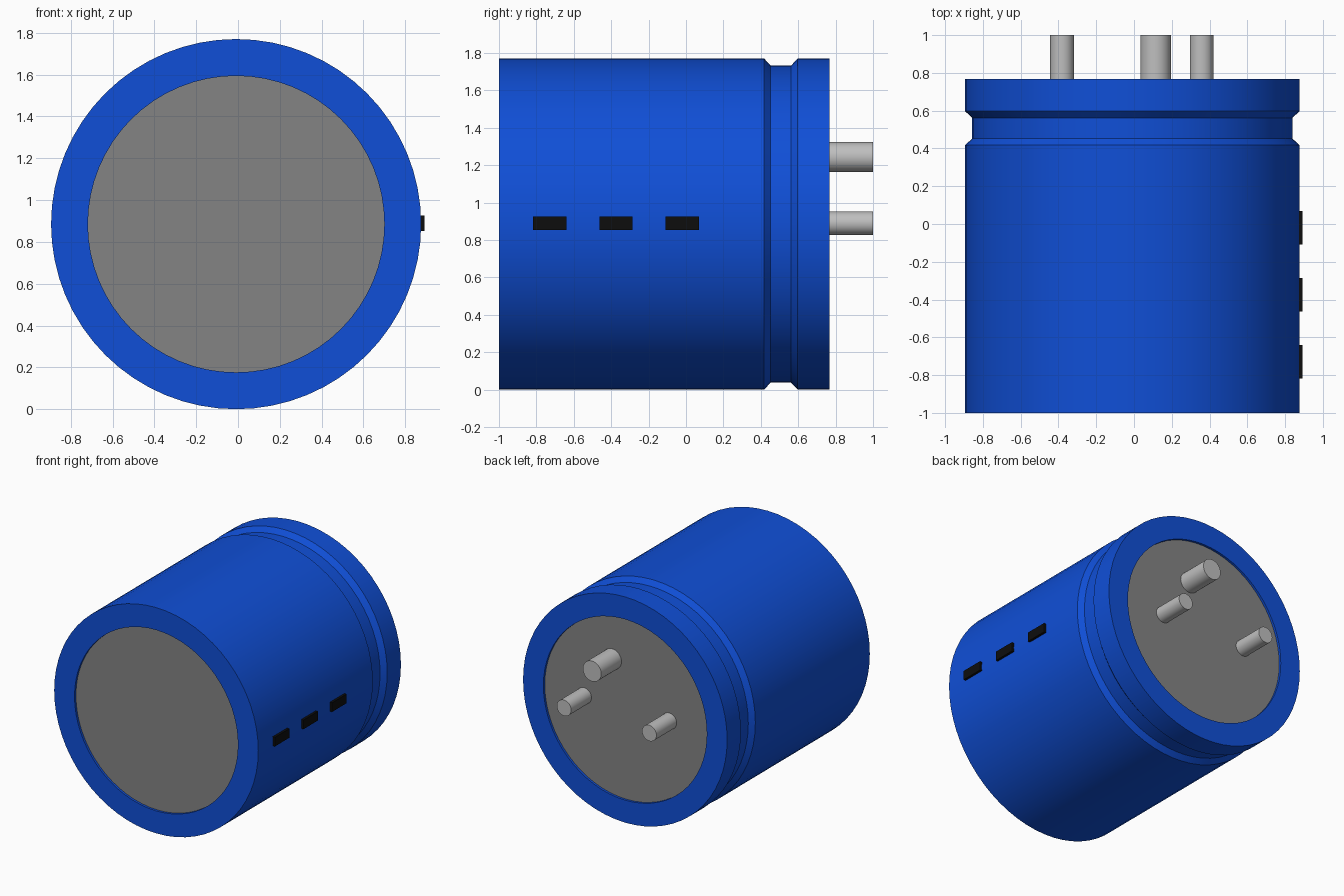
import bpy, bmesh, math
from mathutils import Vector, Matrix

if "Cube" in bpy.data.objects:
    bpy.data.objects.remove(bpy.data.objects["Cube"], do_unlink=True)

CX, CZ = -0.009, 0.885          # axis of the can
FRONT, BACK = -1.0, 0.767       # ends of the can
RADIUS, INNER, RECESS = 0.885, 0.709, 0.018


def material(name, colour):
    m = bpy.data.materials.new(name)
    m.use_nodes = True
    m.diffuse_color = (*colour, 1)
    bsdf = next(n for n in m.node_tree.nodes if n.type == 'BSDF_PRINCIPLED')
    bsdf.inputs["Base Color"].default_value = (*colour, 1)
    return m


blue = material("blue sleeve", (0.005, 0.078, 0.68))
grey = material("grey end plate", (0.23, 0.23, 0.23))
metal = material("pale metal", (0.52, 0.52, 0.52))
black = material("black marking", (0.004, 0.004, 0.004))


def finish(name, bm, mat, location, smooth=True):
    bmesh.ops.recalc_face_normals(bm, faces=bm.faces)
    mesh = bpy.data.meshes.new(name)
    bm.to_mesh(mesh)
    bm.free()
    mesh.materials.append(mat)
    ob = bpy.data.objects.new(name, mesh)
    ob.location = location
    bpy.context.collection.objects.link(ob)
    if smooth:
        bpy.ops.object.select_all(action='DESELECT')
        ob.select_set(True)
        bpy.context.view_layer.objects.active = ob
        bpy.ops.object.shade_smooth_by_angle(angle=math.radians(30))
    return ob


def lathe(name, profile, mat, location, segments=64):
    """Turn a closed (radius, y) profile about the y axis."""
    bm = bmesh.new()
    verts = [bm.verts.new((r, y, 0)) for r, y in profile]
    edges = [bm.edges.new((a, b)) for a, b in zip(verts, verts[1:] + verts[:1])]
    bmesh.ops.spin(bm, geom=verts + edges, cent=(0, 0, 0), axis=(0, 1, 0),
                   angle=math.tau, steps=segments)
    bmesh.ops.remove_doubles(bm, verts=bm.verts, dist=1e-5)
    return finish(name, bm, mat, location)


def rod(name, radius, y0, y1, x, z, mat, segments):
    """Solid cylinder along the y axis."""
    bm = bmesh.new()
    bmesh.ops.create_cone(bm, cap_ends=True, segments=segments, radius1=radius,
                          radius2=radius, depth=y1 - y0,
                          matrix=Matrix.Rotation(math.pi / 2, 4, 'X'))
    return finish(name, bm, mat, (x, (y0 + y1) / 2, z))


# Sleeve with the crimped groove near the back and open rims at both ends
GROOVE = RADIUS - 0.037
lathe("can_sleeve", [
    (INNER, FRONT), (RADIUS, FRONT), (RADIUS, 0.418), (GROOVE, 0.452),
    (GROOVE, 0.562), (RADIUS, 0.597), (RADIUS, BACK), (INNER, BACK),
], blue, (CX, 0, CZ))

# Recessed end plates
rod("front_plate", INNER + 0.003, FRONT + RECESS, FRONT + 0.06, CX, CZ, grey, 64)
rod("back_plate", INNER + 0.003, BACK - 0.06, BACK - RECESS, CX, CZ, grey, 64)

# Terminal pins
for name, x, z, r in (("right_pin", -0.381, 0.89, 0.0625),
                      ("left_pin", 0.358, 0.89, 0.0625),
                      ("upper_pin", 0.115, 1.243, 0.08)):
    rod(name, r, BACK - 0.04, 1.0, x, z, metal, 32)

# Row of dashes on the left side
for i in range(3):
    bm = bmesh.new()
    bmesh.ops.create_cube(bm, size=1)
    bmesh.ops.scale(bm, vec=Vector((0.033, 0.178, 0.072)), verts=bm.verts)
    finish(f"polarity_dash_{i + 1}", bm, black,
           (0.8765, -0.729 + 0.3545 * i, 0.889), smooth=False)
